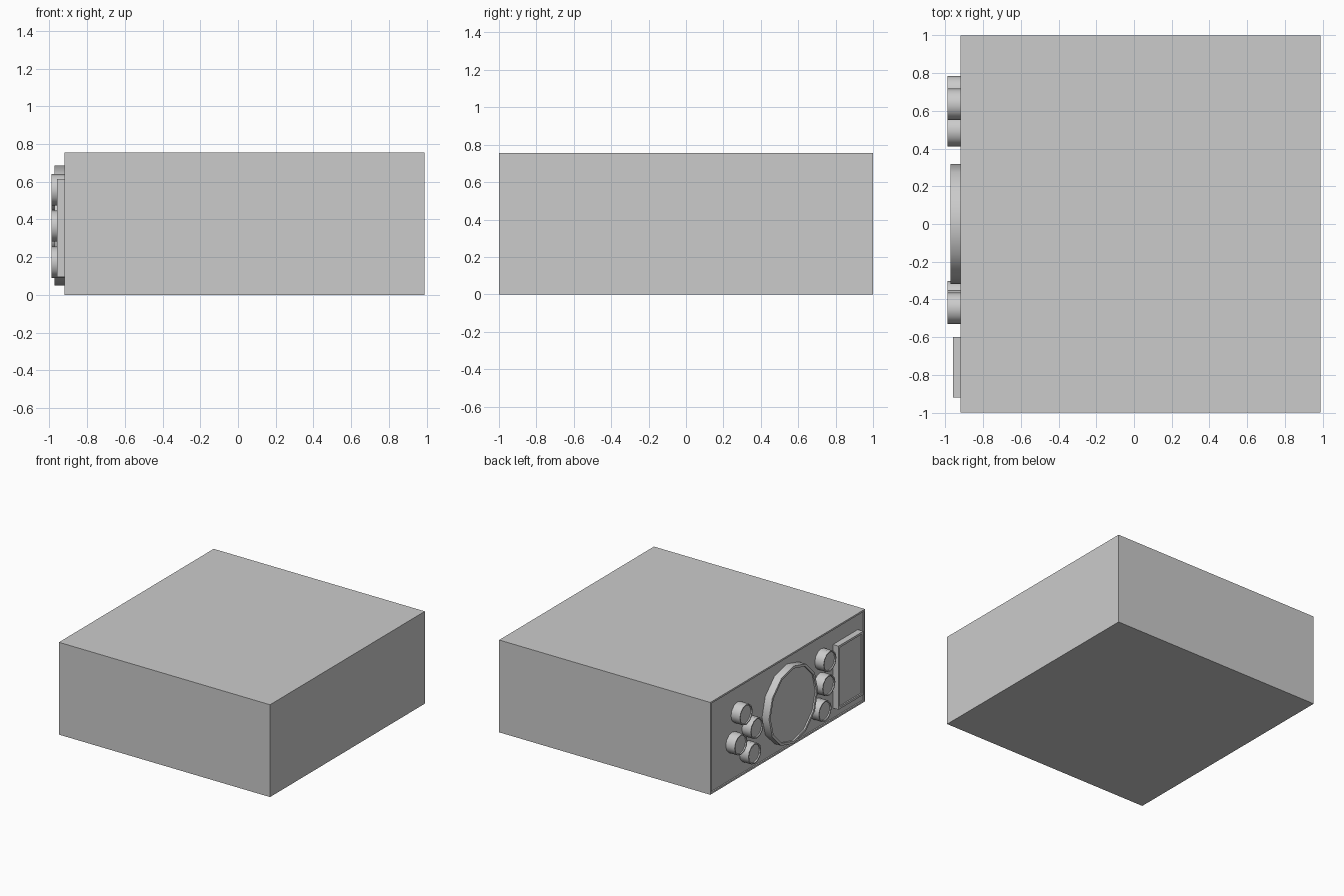
import bpy, bmesh, math
from mathutils import Matrix, Vector

if "Cube" in bpy.data.objects:
    bpy.data.objects.remove(bpy.data.objects["Cube"])

FACE_X = -0.92  # plane of the control face


def finish(bm, name, rim, depth, smooth=False):
    """Recess the -x face inside a thin rim, then make the object."""
    bm.normal_update()
    cap = min(bm.faces, key=lambda f: f.normal.x)
    bmesh.ops.inset_region(bm, faces=[cap], thickness=rim, depth=0)
    bmesh.ops.inset_region(bm, faces=[cap], thickness=0.001, depth=-depth)
    mesh = bpy.data.meshes.new(name)
    bm.to_mesh(mesh)
    bm.free()
    ob = bpy.data.objects.new(name, mesh)
    bpy.context.collection.objects.link(ob)
    if smooth:
        bpy.ops.object.select_all(action='DESELECT')
        ob.select_set(True)
        bpy.context.view_layer.objects.active = ob
        bpy.ops.object.shade_smooth_by_angle(angle=math.radians(40))
    return ob


def box(name, lo, hi, rim, depth):
    lo, hi = Vector(lo), Vector(hi)
    bm = bmesh.new()
    bmesh.ops.create_cube(bm, size=1, matrix=Matrix.Translation((lo + hi) / 2)
                          @ Matrix.Diagonal((*(hi - lo), 1)))
    return finish(bm, name, rim, depth)


def disc(name, y, z, radius, front_x, sides, rim, depth):
    back_x = FACE_X + 0.02
    bm = bmesh.new()
    bmesh.ops.create_cone(
        bm, cap_ends=True, segments=sides, radius1=radius, radius2=radius,
        depth=back_x - front_x,
        matrix=Matrix.Translation(((front_x + back_x) / 2, y, z))
        @ Matrix.Rotation(-math.pi / 2, 4, 'Y'))
    return finish(bm, name, rim, depth, True)


# Housing with recessed control face
box("housing", (FACE_X, -1, 0), (0.99, 1, 0.755), 0.02, 0.01)

# Raised display panel
box("display_panel", (-0.96, -0.92, 0.095), (FACE_X + 0.02, -0.6, 0.615), 0.025, 0.01)

# Large central dial
disc("main_dial", 0, 0.368, 0.317, -0.973, 12, 0.02, 0.012)

# Control knobs: a column of three and a scattered group of four
knobs = [(-0.447, 0.557), (-0.433, 0.365), (-0.385, 0.173),
         (0.635, 0.535), (0.495, 0.37), (0.703, 0.315), (0.525, 0.173)]
for i, (y, z) in enumerate(knobs):
    disc(f"knob_{i + 1}", y, z, 0.083, -0.99, 12, 0.009, 0.01)
